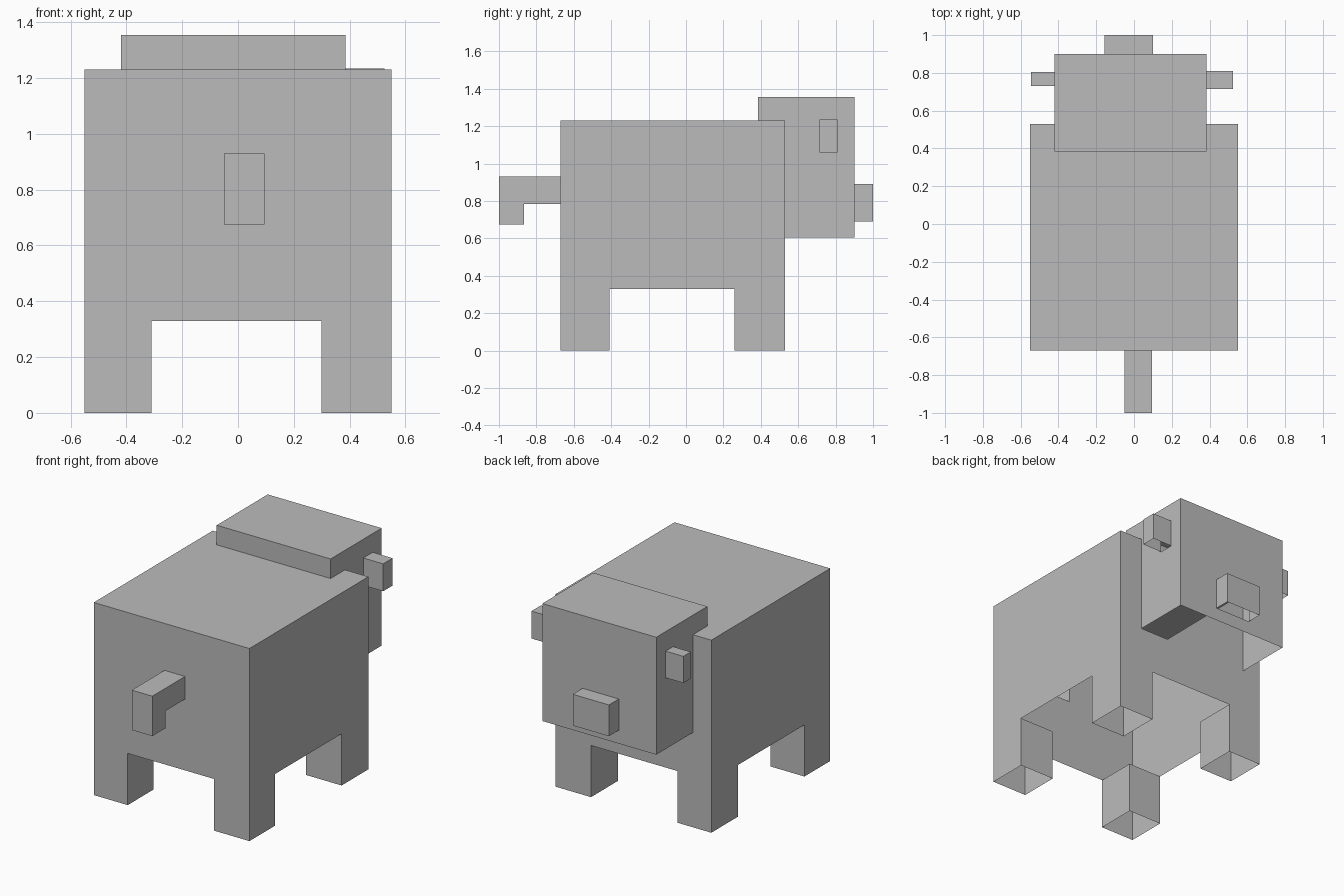
import bpy
import bmesh

cube = bpy.data.objects.get("Cube")
if cube:
    bpy.data.objects.remove(cube, do_unlink=True)

grey = bpy.data.materials.new("plain_grey")
grey.use_nodes = True
GREY = (0.5, 0.5, 0.5, 1)
grey.diffuse_color = GREY
grey.node_tree.nodes["Principled BSDF"].inputs["Base Color"].default_value = GREY


def add_object(name, bm):
    mesh = bpy.data.meshes.new(name)
    bm.to_mesh(mesh)
    bm.free()
    mesh.materials.append(grey)
    obj = bpy.data.objects.new(name, mesh)
    bpy.context.collection.objects.link(obj)
    return obj


def prism(name, outline, x0, x1):
    """Extrude a side outline of (y, z) points from x0 to x1."""
    bm = bmesh.new()
    face = bm.faces.new([bm.verts.new((x0, y, z)) for y, z in outline])
    out = bmesh.ops.extrude_face_region(bm, geom=[face])
    verts = [v for v in out["geom"] if isinstance(v, bmesh.types.BMVert)]
    bmesh.ops.translate(bm, verts=verts, vec=(x1 - x0, 0, 0))
    bmesh.ops.recalc_face_normals(bm, faces=bm.faces)
    return add_object(name, bm)


def box(name, xs, ys, zs):
    outline = [(ys[0], zs[0]), (ys[1], zs[0]), (ys[1], zs[1]), (ys[0], zs[1])]
    return prism(name, outline, *xs)


def combine(target, tool, operation):
    tool.hide_render = True
    mod = target.modifiers.new(tool.name, "BOOLEAN")
    mod.operation, mod.solver, mod.object = operation, "EXACT", tool
    bpy.context.view_layer.objects.active = target
    bpy.ops.object.modifier_apply(modifier=mod.name)
    bpy.data.objects.remove(tool, do_unlink=True)


# Body block, with two crossing tunnels that leave the four legs
animal = box("animal_body", (-0.55, 0.55), (-0.67, 0.53), (0, 1.23))
combine(animal, box("leg_gap_lengthwise", (-0.31, 0.30), (-2, 2), (-1, 0.33)), "DIFFERENCE")
combine(animal, box("leg_gap_crosswise", (-2, 2), (-0.41, 0.26), (-1, 0.33)), "DIFFERENCE")

# Head, snout, ears and hooked tail
tail_outline = [(-0.6, 0.93), (-1, 0.93), (-1, 0.675), (-0.865, 0.675), (-0.865, 0.785), (-0.6, 0.785)]
parts = [
    box("head", (-0.42, 0.385), (0.385, 0.90), (0.605, 1.355)),
    box("snout", (-0.155, 0.10), (0.8, 1.0), (0.69, 0.89)),
    box("ear_right", (-0.545, -0.3), (0.73, 0.805), (1.06, 1.23)),
    box("ear_left", (0.3, 0.525), (0.715, 0.81), (1.06, 1.235)),
    prism("tail", tail_outline, -0.05, 0.095),
]
for part in parts:
    combine(animal, part, "UNION")

# Hollow shell: every underside is open
bm = bmesh.new()
bm.from_mesh(animal.data)
bm.normal_update()
undersides = [f for f in bm.faces if f.normal.z < -0.9]
bmesh.ops.delete(bm, geom=undersides, context="FACES")
for f in bm.faces:
    f.smooth = False
    f.material_index = 0
bm.to_mesh(animal.data)
bm.free()

# Partial chest wall inside the neck opening
bm = bmesh.new()
corners = [(-0.42, 0.605), (-0.42, 1.15), (0.18, 0.605)]
bm.faces.new([bm.verts.new((x, 0.53, z)) for x, z in corners])
add_object("chest_wall", bm)
